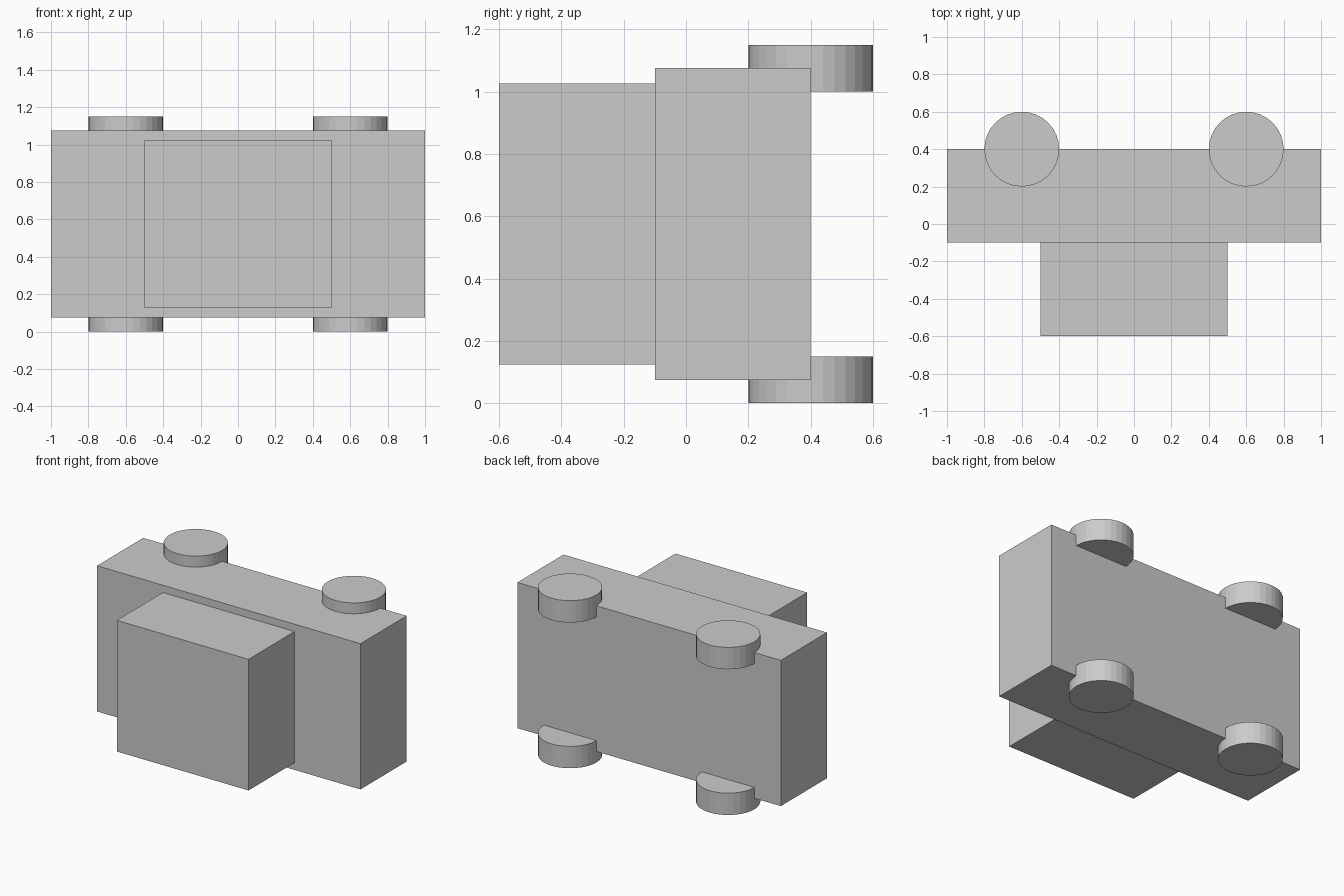
import bpy

if "Cube" in bpy.data.objects:
    bpy.data.objects.remove(bpy.data.objects["Cube"])

MID_Z = 0.575  # the car lies on its side, symmetric about this height


def box(name, size, location):
    bpy.ops.mesh.primitive_cube_add(size=1, location=location)
    obj = bpy.context.object
    obj.name = name
    obj.scale = size
    bpy.ops.object.transform_apply(location=False, rotation=False, scale=True)
    return obj


# Car body and cabin (roof points towards -y)
box("body", (2.0, 0.5, 1.0), (0, 0.15, MID_Z))
box("cabin", (1.0, 0.5, 0.9), (0, -0.35, MID_Z))

# Four wheels, axles along z
for x, end in ((-0.6, "rear"), (0.6, "front")):
    for side, label in ((-1, "lower"), (1, "upper")):
        bpy.ops.mesh.primitive_cylinder_add(
            vertices=32, radius=0.2, depth=0.15,
            location=(x, 0.4, MID_Z + side * 0.5))
        bpy.context.object.name = f"{end}_wheel_{label}"
